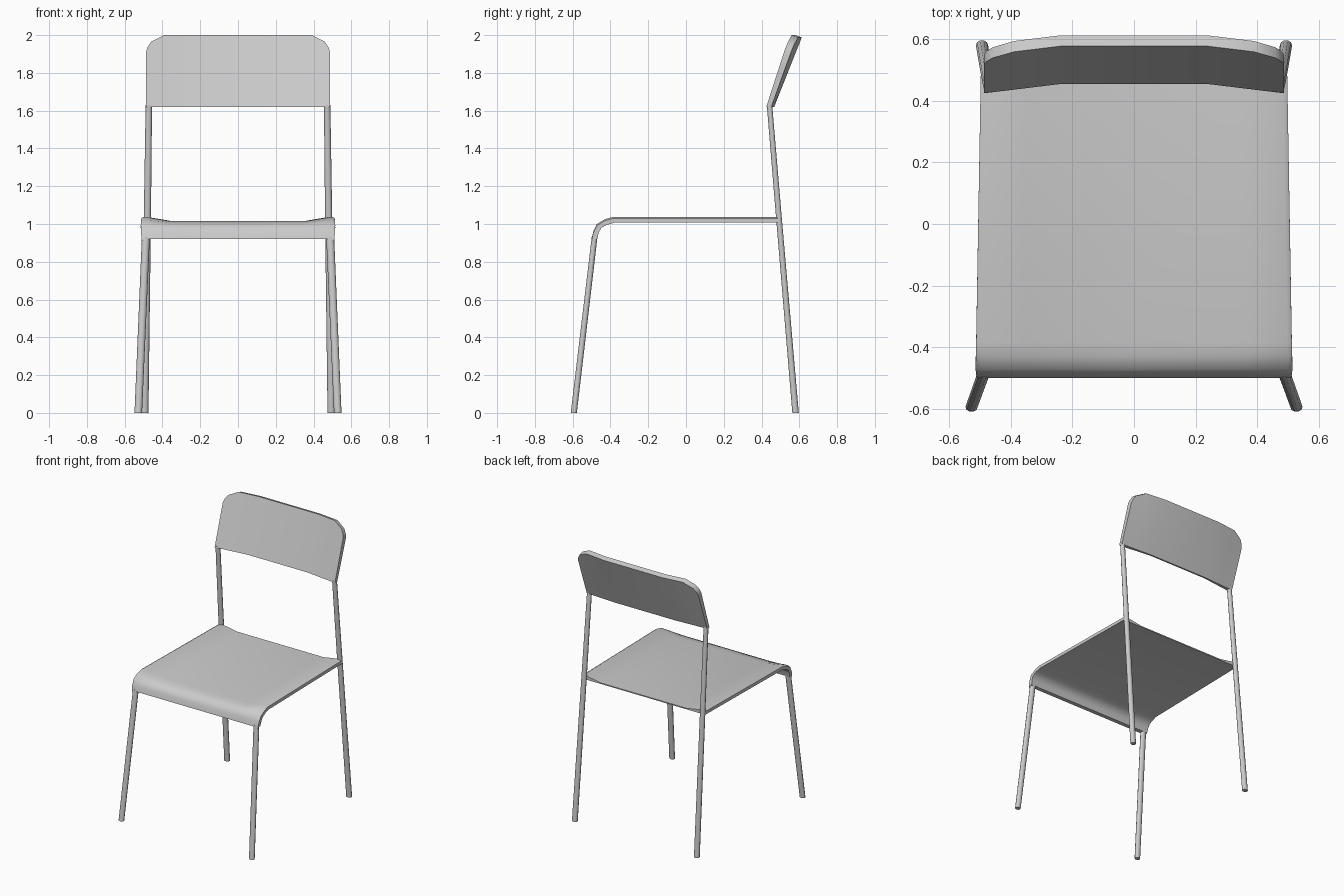
import bpy, bmesh, math

if "Cube" in bpy.data.objects:
    bpy.data.objects.remove(bpy.data.objects["Cube"], do_unlink=True)

# One plain grey finish
grey = bpy.data.materials.new("plain grey")
grey.use_nodes = True
tone = (0.6, 0.6, 0.6, 1)
grey.diffuse_color = tone
grey.node_tree.nodes["Principled BSDF"].inputs["Base Color"].default_value = tone


def finish(name, bm, angle):
    bmesh.ops.recalc_face_normals(bm, faces=bm.faces)
    mesh = bpy.data.meshes.new(name)
    bm.to_mesh(mesh)
    bm.free()
    mesh.materials.append(grey)
    obj = bpy.data.objects.new(name, mesh)
    bpy.context.collection.objects.link(obj)
    bpy.ops.object.select_all(action="DESELECT")
    obj.select_set(True)
    bpy.context.view_layer.objects.active = obj
    bpy.ops.object.shade_smooth_by_angle(angle=math.radians(angle))
    return obj


def loft(name, rings, angle):
    """Skin closed rings of points and cap both ends."""
    bm = bmesh.new()
    loops = [[bm.verts.new(p) for p in ring] for ring in rings]
    for a, b in zip(loops, loops[1:]):
        for i in range(len(a)):
            j = (i + 1) % len(a)
            bm.faces.new((a[i], a[j], b[j], b[i]))
    bm.faces.new(loops[0])
    bm.faces.new(loops[-1])
    return finish(name, bm, angle)


def tube(name, path, sides=10):
    """Leg with level ends; path points are x, y, z, radius across, radius deep."""
    rings = []
    for x, y, z, rx, ry in path:
        turns = [2 * math.pi * i / sides for i in range(sides)]
        rings.append([(x + rx * math.cos(t), y + ry * math.sin(t), z) for t in turns])
    loft(name, rings, 50)


# Legs, mirrored left and right
for side, s in (("left", 1), ("right", -1)):
    tube(side + "_front_leg", [(s * 0.528, -0.594, 0, 0.02, 0.017),
                               (s * 0.488, -0.484, 0.93, 0.021, 0.016)])
    tube(side + "_back_leg", [(s * 0.494, 0.58, 0, 0.02, 0.018),
                              (s * 0.48, 0.493, 1.02, 0.019, 0.016),
                              (s * 0.472, 0.442, 1.63, 0.017, 0.015)])

# Seat: side profile (top y, z, underside y, z, dip, half width) lofted across
profile = [
    (-0.500, 0.920, -0.470, 0.920, 0.0, 0.510),
    (-0.491, 0.960, -0.462, 0.955, 0.0, 0.513),
    (-0.472, 1.000, -0.448, 0.980, 0.007, 0.515),
    (-0.430, 1.025, -0.420, 0.995, 0.018, 0.514),
    (-0.385, 1.038, -0.380, 1.007, 0.023, 0.513),
    (0.490, 1.038, 0.490, 1.007, 0.023, 0.498),
]
rings = []
for f, fall, trim in ((-1, 0, 0.008), (-0.97, 0, 0), (-0.7, 1, 0), (0, 1, 0),
                      (0.7, 1, 0), (0.97, 0, 0), (1, 0, 0.008)):
    top = [(f * w, y, z - fall * d - trim) for y, z, _, _, d, w in profile]
    under = [(f * w, y, z) for _, _, y, z, _, w in profile]
    rings.append(top + under[::-1])
loft("seat", rings, 50)

# Backrest: leaning curved panel with rounded top corners (x, top height)
half = [(0.487, 1.91), (0.480, 1.935), (0.460, 1.965), (0.390, 2.0), (0.240, 2.0)]
outline = [(-x, z) for x, z in half] + [(x, z) for x, z in half[::-1]]
base, steps = 1.62, 4
rings = []
for x, top in outline:
    curve = -0.03 * max(0, abs(x) - 0.24) / 0.247
    front, rear = [], []
    for i in range(steps + 1):
        z = base + (top - base) * i / steps
        rise = (z - base) / 0.38
        y = 0.455 + curve + 0.123 * rise
        thick = 0.012 + 0.023 * rise - 0.5 * curve * (1 - rise)
        front.append((x, y, z))
        rear.append((x, y + thick, z - 0.012 * i / steps))
    rings.append(front + rear[::-1])
loft("backrest", rings, 50)
